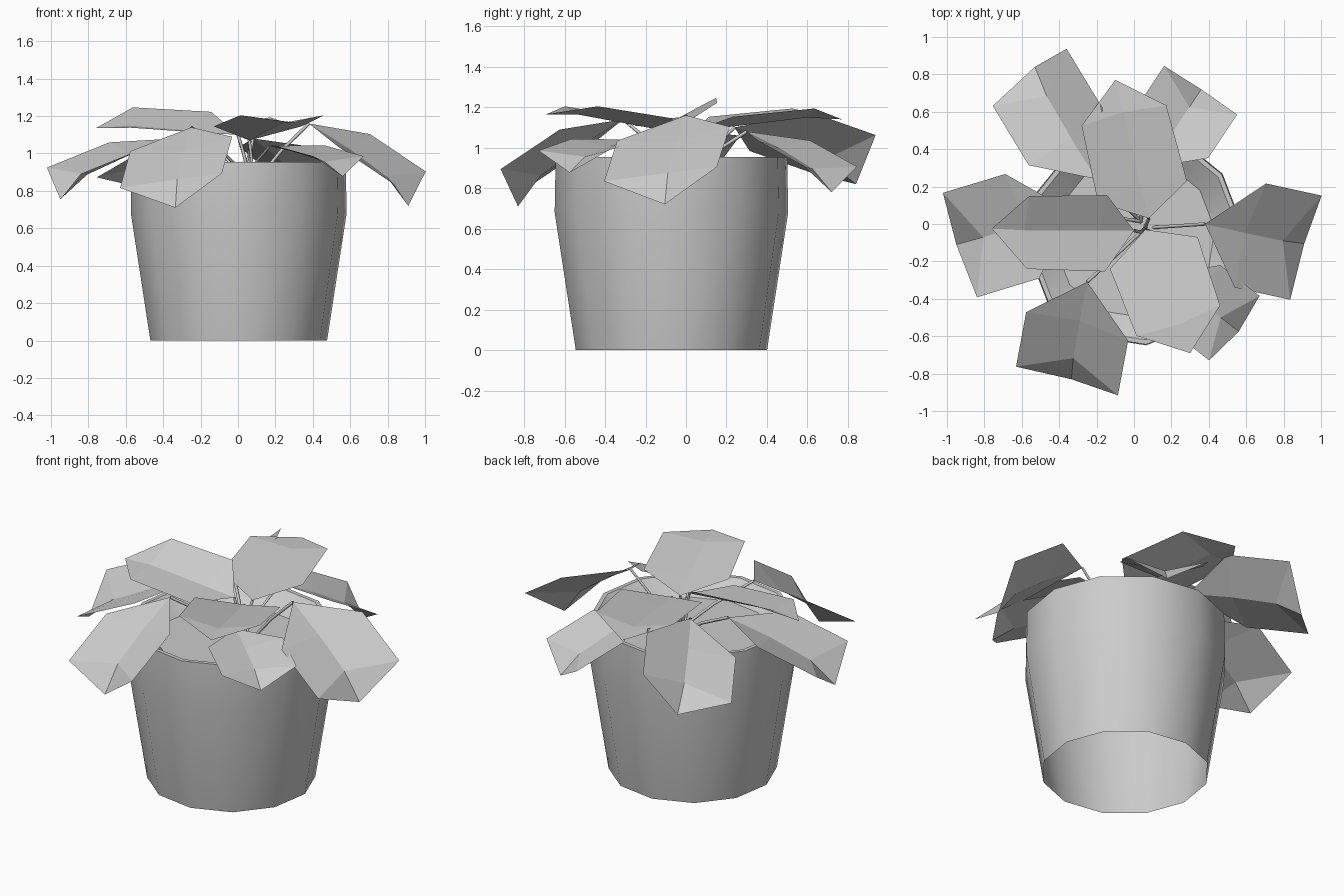
import bpy, bmesh
from math import cos, sin, pi, radians
from mathutils import Vector

if "Cube" in bpy.data.objects:
    bpy.data.objects.remove(bpy.data.objects["Cube"])


def make_object(name, bm):
    me = bpy.data.meshes.new(name)
    bm.to_mesh(me)
    bm.free()
    ob = bpy.data.objects.new(name, me)
    bpy.context.collection.objects.link(ob)
    return ob


def lathe(name, profile, centre, sides=12, turn=radians(6), cap_top=False):
    bm = bmesh.new()
    rings = []
    for r, z in profile:
        rings.append([bm.verts.new((centre[0] + r * cos(turn + 2 * pi * i / sides),
                                    centre[1] + r * sin(turn + 2 * pi * i / sides), z))
                      for i in range(sides)])
    for a, b in zip(rings, rings[1:]):
        for i in range(sides):
            j = (i + 1) % sides
            bm.faces.new((a[i], a[j], b[j], b[i]))
    if cap_top:
        bm.faces.new(rings[-1])
    return make_object(name, bm)


# Pot: open underneath, tapered body, straight upper band, lip sloping in to the soil
CENTRE = (0.004, -0.072)
pot = lathe("pot", [(0.475, 0), (0.58, 0.68), (0.575, 0.955), (0.55, 0.955), (0.43, 0.86)], CENTRE)
soil = lathe("soil", [(0.43, 0.86)], CENTRE, cap_top=True)
bpy.context.view_layer.objects.active = pot
pot.select_set(True)
bpy.ops.object.shade_smooth_by_angle(angle=radians(35))
pot.select_set(False)

# Leaf shapes per unit length: near side, far side, near crease, far crease
# each as (along, half width, height)
DROOPING = [(0.36, 0.42, 0.126), (0.88, 0.42, 0.18), (0.36, 0, 0.05), (0.73, 0, 0.07)]
FLAT = [(0.20, 0.32, 0.08), (0.75, 0.305, 0.09), (0.25, 0, 0.01), (0.77, 0, 0.03)]


def leaf(name, shape, base, tip, roll, width):
    base, tip = Vector(base), Vector(tip)
    length = (tip - base).length
    e = (tip - base).normalized()
    v = Vector((-e.y, e.x, 0)).normalized() + Vector((0, 0, roll))
    v = (v - e * v.dot(e)).normalized()
    n = e.cross(v)
    bm = bmesh.new()

    def pt(p, s=1):
        return bm.verts.new(base + length * (e * p[0] + v * p[1] * s * width + n * p[2]))

    near, far, crease1, crease2 = shape
    b, t = pt((0, 0, 0)), pt((1, 0, 0))
    c1, c2 = pt(crease1), pt(crease2)
    for s in (1, -1):
        s1, s2 = pt(near, s), pt(far, s)
        for f in ((b, c1, s1), (c1, c2, s2, s1), (c2, t, s2)):
            bm.faces.new(f if s > 0 else f[::-1])
    return make_object(name, bm)


def stem(name, start, end):
    start, end = Vector(start), Vector(end)
    cu = bpy.data.curves.new(name, 'CURVE')
    cu.dimensions = '3D'
    cu.bevel_depth = 0.009
    cu.bevel_resolution = 0
    sp = cu.splines.new('POLY')
    sp.points.add(2)
    mid = start.lerp(end, 0.5) + Vector((0, 0, 0.02))
    for p, co in zip(sp.points, (start, mid, end)):
        p.co = (*co, 1)
    bpy.context.collection.objects.link(bpy.data.objects.new(name, cu))


# Leaves: shape, base, tip, sideways roll, width factor
leaves = [
    ("right", DROOPING, (0.38, 0.00, 1.16), (0.91, -0.105, 0.72), 0.20, 1),
    ("front_left", DROOPING, (-0.25, -0.31, 1.14), (-0.335, -0.83, 0.71), 0.23, 1),
    ("left", DROOPING, (-0.34, 0.07, 1.08), (-0.95, -0.11, 0.755), -0.07, 0.98),
    ("back_left", DROOPING, (-0.20, 0.24, 1.10), (-0.53, 0.84, 0.82), -0.45, 0.86),
    ("back_right", DROOPING, (0.08, 0.30, 1.08), (0.36, 0.72, 0.78), 0.0, 0.95),
    ("front_right", DROOPING, (0.17, -0.27, 1.04), (0.56, -0.575, 0.877), 0.0, 1),
    ("upper_back", FLAT, (0.08, 0.03, 1.08), (-0.10, 0.77, 1.14), 0.0, 1),
    ("upper_left", FLAT, (0.00, -0.035, 1.10), (-0.76, -0.025, 1.135), -0.28, 0.87),
    ("upper_front", FLAT, (0.06, -0.03, 1.07), (0.30, -0.69, 1.165), 0.0, 1.1),
]
for i, (name, shape, base, tip, roll, width) in enumerate(leaves):
    leaf("leaf_" + name, shape, base, tip, roll, width)
    a = 2 * pi * i / len(leaves)
    stem("stem_" + name, (0.06 + 0.03 * cos(a), -0.02 + 0.03 * sin(a), 0.84), base)
